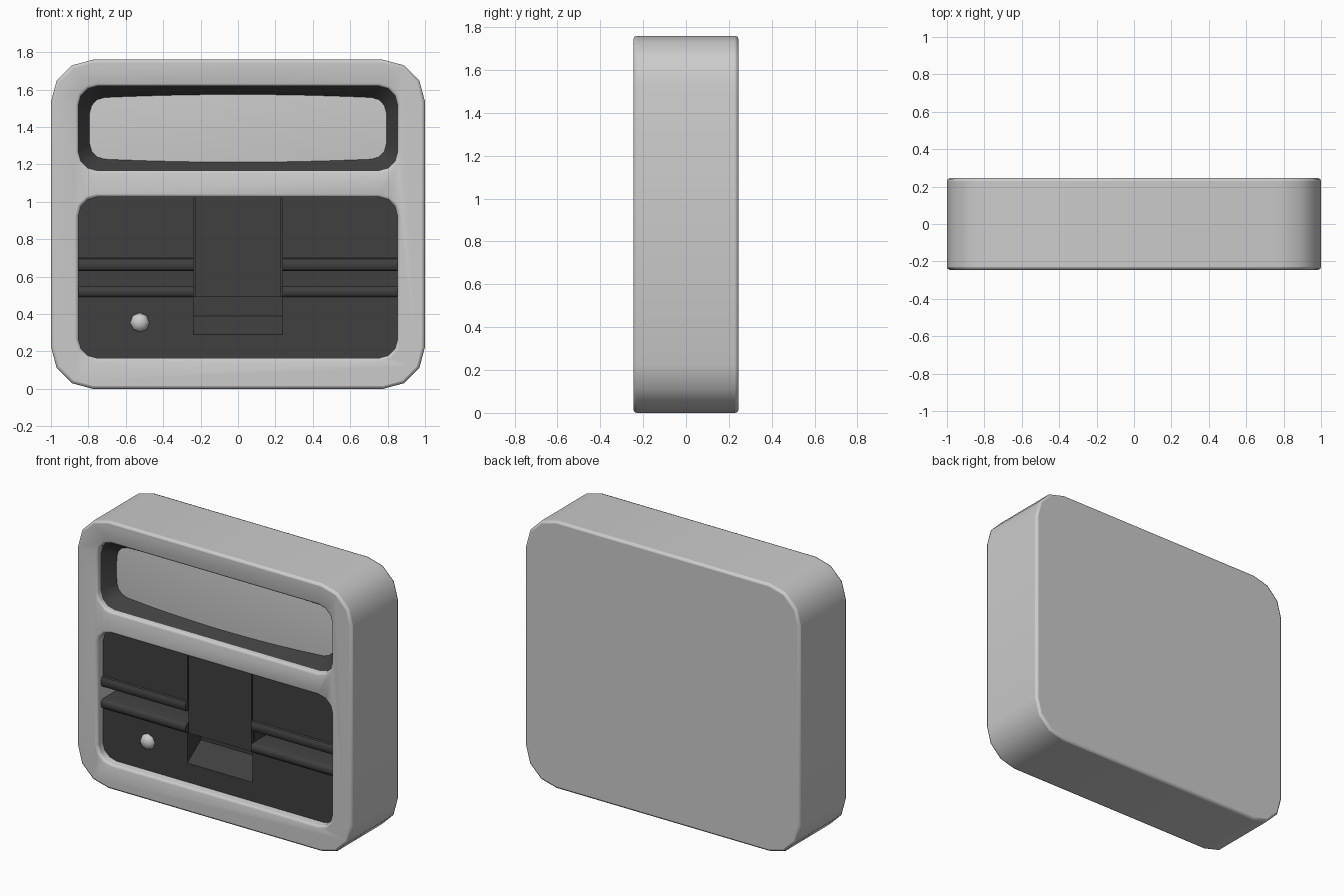
import bpy, bmesh, math

if "Cube" in bpy.data.objects:
    bpy.data.objects.remove(bpy.data.objects["Cube"])

dark = bpy.data.materials.new("dark_plastic")
dark.diffuse_color = (0.05, 0.05, 0.05, 1)
dark.use_nodes = True
dark.node_tree.nodes["Principled BSDF"].inputs["Base Color"].default_value = dark.diffuse_color


def rounded(hw, hh, cz, r, seg=3):
    """Rounded rectangle outline in XZ."""
    pts = []
    for i, (sx, sz) in enumerate([(1, 1), (-1, 1), (-1, -1), (1, -1)]):
        for k in range(seg + 1):
            a = math.radians(90) * (i + k / seg)
            pts.append((sx * (hw - r) + r * math.cos(a),
                        cz + sz * (hh - r) + r * math.sin(a)))
    return pts


def loft(name, rings, caps=True, mat=None, angle=35):
    """Join matching rings of 3D points into a mesh."""
    bm = bmesh.new()
    vs = [[bm.verts.new(p) for p in ring] for ring in rings]
    n = len(vs[0])
    for a, b in zip(vs, vs[1:]):
        for i in range(n):
            j = (i + 1) % n
            bm.faces.new((a[i], a[j], b[j], b[i]))
    if caps:
        bm.faces.new(vs[0])
        bm.faces.new(vs[-1])
    bmesh.ops.recalc_face_normals(bm, faces=bm.faces)
    if not caps:
        bmesh.ops.reverse_faces(bm, faces=[f for f in bm.faces
            if f.normal.y > 0])
    me = bpy.data.meshes.new(name)
    bm.to_mesh(me)
    bm.free()
    return finish(name, me, mat, angle)


def finish(name, me, mat, angle):
    ob = bpy.data.objects.new(name, me)
    bpy.context.collection.objects.link(ob)
    if mat:
        me.materials.append(mat)
    bpy.ops.object.select_all(action='DESELECT')
    ob.select_set(True)
    bpy.context.view_layer.objects.active = ob
    bpy.ops.object.shade_smooth_by_angle(angle=math.radians(angle))
    return ob


def slab(name, outline, y0, y1, mat=None):
    return loft(name, [[(x, y, z) for x, z in outline] for y in (y0, y1)], True, mat)


def extrude_x(name, profile, x0, x1, mat=dark):
    return loft(name, [[(x, y, z) for y, z in profile] for x in (x0, x1)], True, mat)


# Casing with two front pockets and softened edges
casing = slab("casing", rounded(1.0, 0.88, 0.88, 0.225), -0.245, 0.245)
pockets = [("display_pocket", 0.225, 1.393, -0.05), ("drive_pocket", 0.43, 0.595, 0.05)]
for name, hh, cz, depth in pockets:
    cutter = slab(name + "_cutter", rounded(0.853, hh, cz, 0.1), -0.4, depth)
    cutter.hide_render = True
    cutter.hide_set(True)
    m = casing.modifiers.new(name, 'BOOLEAN')
    m.object = cutter
    m.solver = 'EXACT'
bev = casing.modifiers.new("soft_edges", 'BEVEL')
bev.width = 0.015
bev.segments = 2
bev.limit_method = 'ANGLE'
bev.angle_limit = math.radians(50)

# Sloped dark surround of the display
CZ = 1.393
loft("display_surround",
     [[(x, y, z) for x, z in rounded(w, h, CZ, r)]
      for w, h, r, y in ((0.857, 0.229, 0.1, -0.215), (0.78, 0.15, 0.075, -0.11))],
     False, dark)

# Bulging display glass
bm = bmesh.new()
bmesh.ops.create_grid(bm, x_segments=24, y_segments=8, size=1)
for v in bm.verts:
    u, w = v.co.x, v.co.y
    v.co = (0.83 * u, -0.156 + 0.03 * u * u + 0.006 * w * w, CZ + 0.2 * w)
me = bpy.data.meshes.new("display_glass")
bm.to_mesh(me)
bm.free()
finish("display_glass", me, None, 35)

# Dark drive panel: side sections with a rounded-lip slot
P, BACK = -0.187, 0.06


def lip(z0, z1, n=6):
    c, r = (z0 + z1) / 2, (z1 - z0) / 2
    return [(P - 0.02 * math.sin(math.pi * k / n), c - r * math.cos(math.pi * k / n))
            for k in range(n + 1)]


side = ([(BACK, 0.15), (P, 0.15)] + lip(0.49, 0.55) + [(-0.02, 0.55), (-0.02, 0.63)]
        + lip(0.63, 0.70) + [(P, 1.04), (BACK, 1.04)])
extrude_x("panel_left", side, -0.88, -0.238)
extrude_x("panel_right", side, 0.238, 0.88)

# Centre section with finger scoop, and the door above it
core = [(BACK, 0.15), (P, 0.15), (P, 0.29), (P + 0.14, 0.39), (P + 0.14, 0.49),
        (P + 0.02, 0.49), (P + 0.02, 1.04), (BACK, 1.04)]
extrude_x("panel_centre", core, -0.238, 0.238)
extrude_x("drive_door", [(P, 0.49), (P, 1.04), (P + 0.04, 1.04), (P + 0.04, 0.49)],
          -0.228, 0.228)

# Small faceted indicator lamp
bm = bmesh.new()
bmesh.ops.create_uvsphere(bm, u_segments=8, v_segments=6, radius=0.052)
for v in bm.verts:
    x, y, z = v.co
    v.co = (-0.525 + x, P - 0.7 * z, 0.355 + y)
bmesh.ops.recalc_face_normals(bm, faces=bm.faces)
me = bpy.data.meshes.new("indicator_lamp")
bm.to_mesh(me)
bm.free()
finish("indicator_lamp", me, None, 60)
